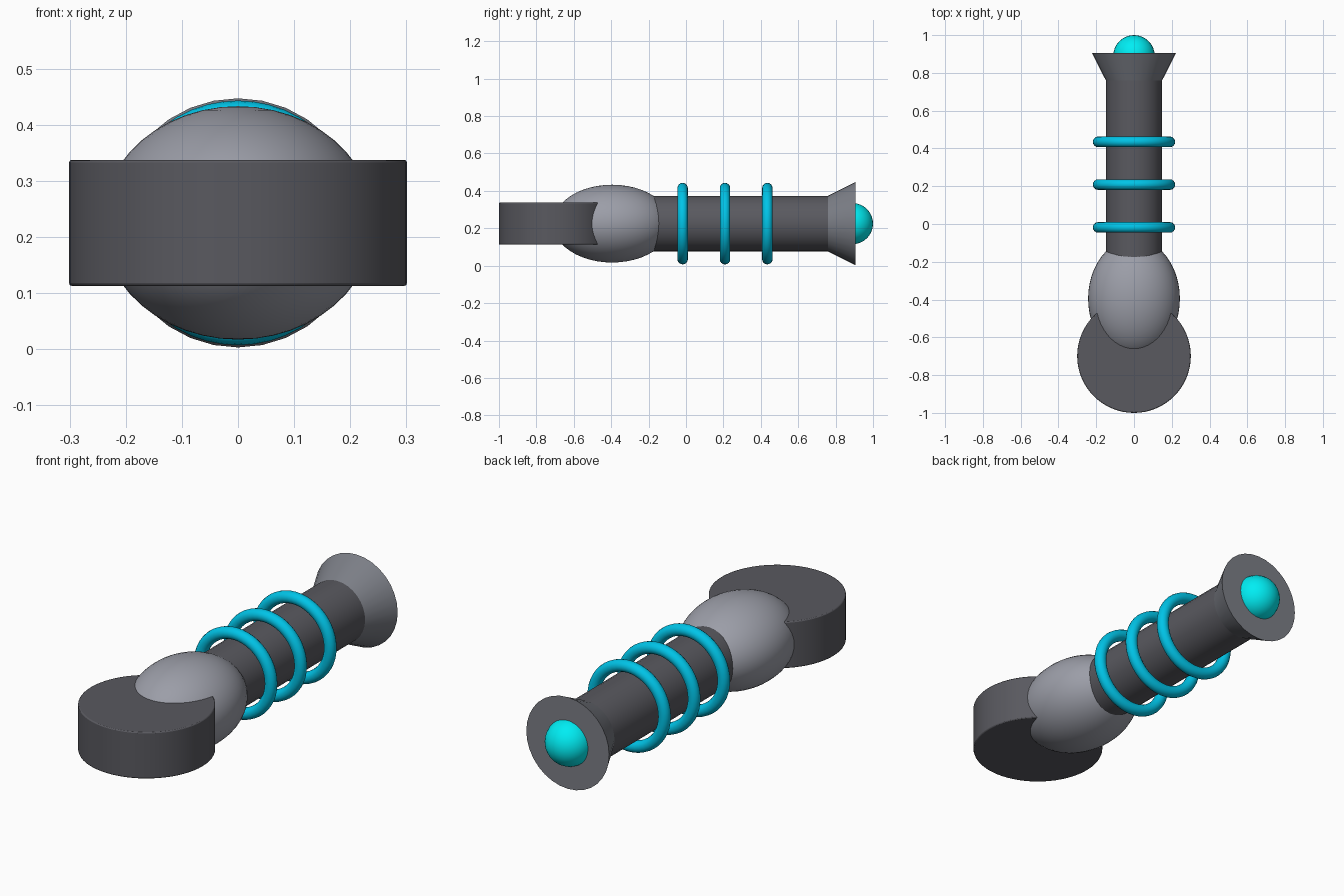
import bpy
from math import pi, radians

if "Cube" in bpy.data.objects:
    bpy.data.objects.remove(bpy.data.objects["Cube"])

AXIS_Z = 0.225
ALONG_Y = (-pi / 2, 0, 0)


def material(name, rgb):
    m = bpy.data.materials.new(name)
    m.diffuse_color = (*rgb, 1)
    m.use_nodes = True
    m.node_tree.nodes["Principled BSDF"].inputs["Base Color"].default_value = m.diffuse_color
    return m


DARK = material("dark_metal", (0.10, 0.10, 0.115))
MID = material("mid_metal", (0.20, 0.21, 0.24))
LIGHT = material("light_metal", (0.33, 0.34, 0.39))
BLUE = material("ring_blue", (0.0, 0.55, 0.8))
GLOW = material("tip_cyan", (0.0, 0.85, 0.9))


def finish(name, mat):
    ob = bpy.context.object
    ob.name = name
    ob.data.materials.append(mat)
    bpy.ops.object.shade_smooth_by_angle(angle=radians(35))
    return ob


# Flat round grip
bpy.ops.mesh.primitive_cylinder_add(vertices=64, radius=0.301, depth=0.225,
                                    location=(0, -0.699, AXIS_Z))
grip = finish("grip", DARK)
bevel = grip.modifiers.new("edge", 'BEVEL')
bevel.width = 0.005
bevel.segments = 2

# Egg-shaped body
bpy.ops.mesh.primitive_uv_sphere_add(segments=48, ring_count=24, radius=1,
                                     location=(0, -0.395, AXIS_Z))
bpy.context.object.scale = (0.243, 0.316, 0.208)
bpy.ops.object.transform_apply(location=False, rotation=False, scale=True)
finish("body", LIGHT)

# Barrel, starting inside the body
bpy.ops.mesh.primitive_cylinder_add(vertices=32, radius=0.149, depth=1.2,
                                    location=(0, 0.2, AXIS_Z), rotation=ALONG_Y)
finish("barrel", DARK)

# Flared muzzle
bpy.ops.mesh.primitive_cone_add(vertices=32, radius1=0.149, radius2=0.222, depth=0.145,
                                location=(0, 0.8325, AXIS_Z), rotation=ALONG_Y)
finish("muzzle", MID)

# Floating rings around the barrel
for i in range(3):
    bpy.ops.mesh.primitive_torus_add(major_segments=48, minor_segments=16,
                                     major_radius=0.19, minor_radius=0.028,
                                     location=(0, -0.018 + 0.2265 * i, AXIS_Z),
                                     rotation=ALONG_Y)
    finish(f"ring_{i + 1}", BLUE)

# Glowing tip
bpy.ops.mesh.primitive_uv_sphere_add(segments=32, ring_count=16, radius=0.11,
                                     location=(0, 0.89, AXIS_Z))
finish("tip", GLOW)
